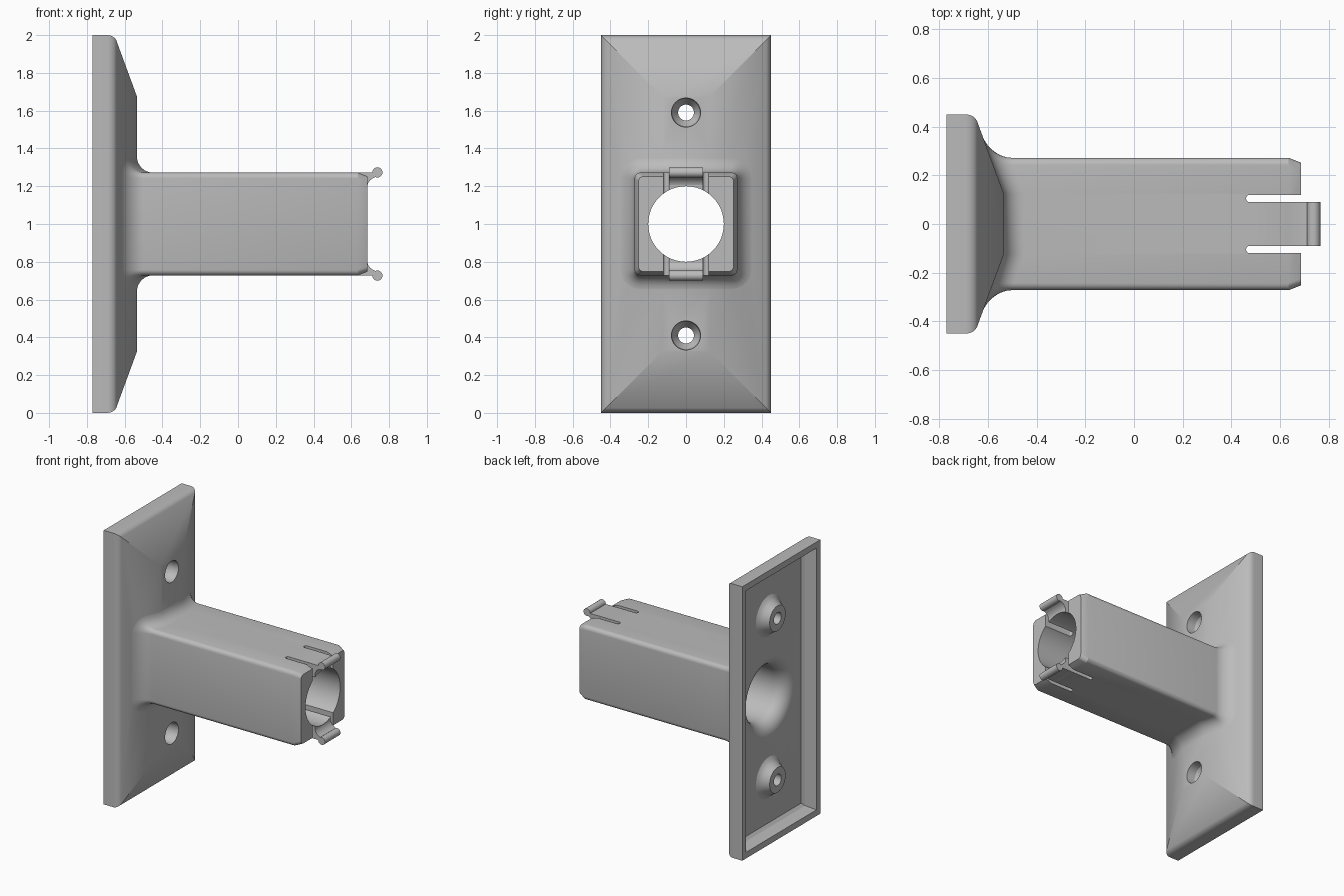
import bpy, bmesh
from math import sin, cos, pi, radians
from mathutils import Vector

cube = bpy.data.objects.get("Cube")
if cube:
    bpy.data.objects.remove(cube, do_unlink=True)

grey = bpy.data.materials.new("plain grey")
grey.use_nodes = True
grey.diffuse_color = (0.5, 0.5, 0.5, 1)
grey.node_tree.nodes["Principled BSDF"].inputs["Base Color"].default_value = (0.5, 0.5, 0.5, 1)

MID = 1.0      # height of the arm axis


def loft(name, sections):
    """Closed solid through rings that have equal point counts."""
    bm = bmesh.new()
    rings = [[bm.verts.new(p) for p in s] for s in sections]
    n = len(rings[0])
    for a, b in zip(rings, rings[1:]):
        for i in range(n):
            j = (i + 1) % n
            bm.faces.new((a[i], a[j], b[j], b[i]))
    bm.faces.new(rings[0])
    bm.faces.new(rings[-1])
    bmesh.ops.recalc_face_normals(bm, faces=bm.faces)
    mesh = bpy.data.meshes.new(name)
    bm.to_mesh(mesh)
    bm.free()
    mesh.materials.append(grey)
    obj = bpy.data.objects.new(name, mesh)
    bpy.context.collection.objects.link(obj)
    return obj


def rect(x, hy, hz):
    return [(x, y * hy, MID + z * hz) for y, z in ((1, 1), (-1, 1), (-1, -1), (1, -1))]


def revolve(name, profile, z, n=48):
    """Solid of revolution about a line along x; profile holds (x, radius)."""
    return loft(name, [[(x, r * cos(2 * pi * i / n), z + r * sin(2 * pi * i / n))
                        for i in range(n)] for x, r in profile])


def combine(target, other, operation):
    mod = target.modifiers.new("combine", 'BOOLEAN')
    mod.operation = operation
    mod.solver = 'EXACT'
    mod.object = other
    bpy.context.view_layer.update()
    graph = bpy.context.evaluated_depsgraph_get()
    mesh = bpy.data.meshes.new_from_object(target.evaluated_get(graph))
    target.modifiers.clear()
    target.data = mesh
    bpy.data.objects.remove(other, do_unlink=True)


# Wall plate: square edge, rounded shoulder, sloped faces up to a flat top
shoulder = [(-0.77, 0.45), (-0.69, 0.45), (-0.675, 0.448), (-0.662, 0.442),
            (-0.652, 0.434), (-0.645, 0.424), (-0.535, 0.125)]
bracket = loft("wall_bracket", [rect(x, h, h + 0.55) for x, h in shoulder])

# Hollow back with a thin rim
cavity = loft("back_cavity", [rect(-0.80, 0.41, 0.96), rect(-0.77, 0.405, 0.955),
                              rect(-0.69, 0.39, 0.94), rect(-0.67, 0.37, 0.92)])
combine(bracket, cavity, 'DIFFERENCE')

# Arm: rounded square tube with a flared root that follows the plate slope
HALF, CORNER, FLARE = 0.272, 0.03, 0.085


def plate_surface(y):
    return -0.535 - max(0, abs(y) - 0.125) * 0.367


outline = []            # (y, z, normal y, normal z) around the arm
for k in range(4):
    for i in range(6):
        a = (k + i / 5) * pi / 2
        cy = (HALF - CORNER) * (1 if k in (0, 3) else -1)
        cz = (HALF - CORNER) * (1 if k < 2 else -1)
        outline.append((cy + CORNER * cos(a), cz + CORNER * sin(a), cos(a), sin(a)))
    if k in (0, 2):
        s = 1 - k
        outline += [(0.125 * s, HALF * s, 0, s), (-0.125 * s, HALF * s, 0, s)]


def arm_ring(x, inset=0):
    f = 1 - inset / HALF
    return [(x, y * f, MID + z * f) for y, z, _, _ in outline]


def flare_ring(t, sink=0):
    grow, rise = FLARE * (1 - sin(t)), FLARE * (1 - cos(t))
    ring = []
    for y, z, ny, nz in outline:
        yy = y + ny * grow
        ring.append((plate_surface(yy) + rise - sink, yy, MID + z + nz * grow))
    return ring


sections = [flare_ring(0, 0.02), flare_ring(0, 0.002)]
sections += [flare_ring(i * pi / 16) for i in range(1, 9)]
sections += [arm_ring(0.635), arm_ring(0.685, 0.02)]
combine(bracket, loft("arm", sections), 'UNION')

# Spring clips above and below the bore, each ending in a round bead
for s in (1, -1):
    profile = [(0.58, 0.15), (0.683, 0.15)]
    profile += [(0.743 - 0.06 * cos(radians(a)), 0.19 + 0.06 * sin(radians(a)))
                for a in range(0, 76, 15)]
    profile += [(0.735, 0.2715), (0.58, 0.2715)]
    clip = loft("clip", [[(x, y, MID + s * z) for x, z in profile] for y in (-0.1, 0.1)])
    bead = loft("clip_bead", [[(0.738 + 0.027 * cos(i * pi / 12), y,
                                MID + s * 0.273 + 0.027 * sin(i * pi / 12))
                               for i in range(24)] for y in (-0.102, 0.102)])
    combine(bracket, clip, 'UNION')
    combine(bracket, bead, 'UNION')

# Slots that free the clips from the arm
for s in (1, -1):
    profile = [(0.82, 0.12), (0.82, 0.09)]
    profile += [(0.475 - 0.015 * sin(i * pi / 8), 0.105 - 0.015 * cos(i * pi / 8))
                for i in range(9)]
    slot = loft("slot", [[(x, s * y, z) for x, y in profile] for z in (0.6, 1.4)])
    combine(bracket, slot, 'DIFFERENCE')

# Screw bosses on the back, with countersunk holes from the front
for z in (MID + 0.59, MID - 0.59):
    boss = revolve("screw_boss", [(-0.65, 0.155), (-0.67, 0.15), (-0.682, 0.13),
                                  (-0.70, 0.115), (-0.74, 0.092)], z)
    combine(bracket, boss, 'UNION')
    hole = revolve("screw_hole", [(-0.85, 0.042), (-0.65, 0.042),
                                  (-0.60, 0.072), (-0.50, 0.08)], z)
    combine(bracket, hole, 'DIFFERENCE')

# Bore through the arm with a rounded mouth at the back
mouth = [(-0.67 + 0.1 * sin(i * pi / 16), 0.2 + 0.1 * (1 - sin(pi / 2 - (pi / 2 - i * pi / 16))))
         for i in range(9)]
mouth = [(-0.57 - 0.1 * cos(i * pi / 16), 0.3 - 0.1 * sin(i * pi / 16)) for i in range(9)]
bore = revolve("bore", [(-0.70, 0.3)] + mouth + [(0.85, 0.2)], MID, 96)
combine(bracket, bore, 'DIFFERENCE')

# Smooth curved faces, keep edges sharp
bpy.ops.object.select_all(action='DESELECT')
bracket.select_set(True)
bpy.context.view_layer.objects.active = bracket
bpy.ops.object.shade_smooth_by_angle(angle=radians(22))
